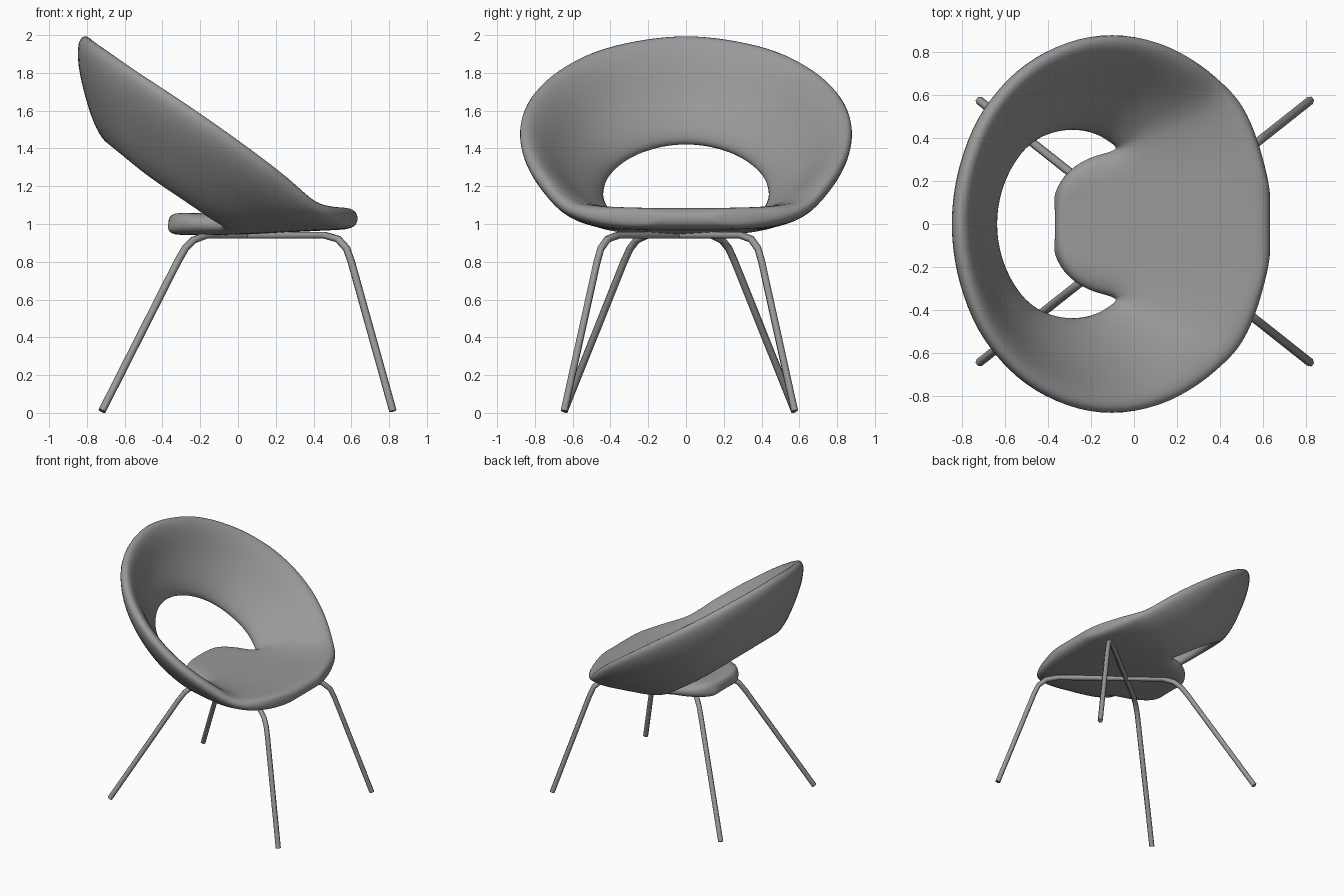
import bpy, bmesh, math
from mathutils import Vector

cube = bpy.data.objects.get("Cube")
if cube:
    bpy.data.objects.remove(cube, do_unlink=True)

grey = bpy.data.materials.new("mid_grey")
grey.use_nodes = True
grey.diffuse_color = (0.32, 0.32, 0.32, 1)
grey.node_tree.nodes["Principled BSDF"].inputs["Base Color"].default_value = (0.32, 0.32, 0.32, 1)

# Back band: matching stations on the upper rim and on the opening's edge
RIM = [(-.82, 0, 2.005), (-.80, .215, 1.985), (-.725, .45, 1.935), (-.62, .61, 1.86),
       (-.485, .745, 1.77), (-.30, .845, 1.65), (-.09, .885, 1.505), (.13, .845, 1.345),
       (.295, .755, 1.215), (.42, .66, 1.09)]
HOLE = [(-.665, 0, 1.425), (-.642, .155, 1.405), (-.58, .285, 1.355), (-.505, .375, 1.29),
        (-.42, .425, 1.225), (-.31, .445, 1.15), (-.22, .435, 1.09), (-.15, .405, 1.04),
        (-.105, .37, 1.015), (-.07, .345, 1.0)]
STEPS = 5
COLS = 8


def band_row(rim, hole, bulge):
    """Points from the opening up to the rim, bowed slightly outward."""
    row = []
    for i in range(STEPS + 1):
        t = i / STEPS
        p = Vector(hole).lerp(Vector(rim), t)
        out = Vector((p.x + .1, p.y, 0)).normalized() - Vector((0, 0, .5))
        row.append(p + out * bulge * math.sin(math.pi * t))
    return row


def add_grid(bm, rows):
    grid = [[bm.verts.new(p) for p in row] for row in rows]
    for a, b in zip(grid, grid[1:]):
        for i in range(len(a) - 1):
            bm.faces.new((a[i], a[i + 1], b[i + 1], b[i]))


bm = bmesh.new()
last = len(RIM) - 1
half = [band_row(r, h, 0 if i == last else .022) for i, (r, h) in enumerate(zip(RIM, HOLE))]
mirror = [[Vector((p.x, -p.y, p.z)) for p in row] for row in half[:0:-1]]
add_grid(bm, mirror + half)

# Seat: rear tongue, then the seam shared with the band, then the front lip
edge = [Vector(p) for p in [(-.37, .12, 1.01), (-.342, .205, 1.01), (-.28, .275, 1.005), (-.18, .325, 1)]]
edge += half[-1]
edge += [Vector(p) for p in [(.51, .56, 1.055), (.585, .38, 1.035), (.635, .16, 1.03)]]
rows = []
for e in edge:
    centre = 1.0 + max(0, e.x) * .05
    row = []
    for c in range(COLS + 1):
        u = 2 * c / COLS - 1
        row.append(Vector((e.x, e.y * u, centre + (e.z - centre) * u ** 4)))
    rows.append(row)
add_grid(bm, rows)
bmesh.ops.remove_doubles(bm, verts=bm.verts, dist=.0005)
bmesh.ops.recalc_face_normals(bm, faces=bm.faces)
for f in bm.faces:
    f.smooth = True
bm.verts.index_update()
borders = [v.index for v in bm.verts if v.is_boundary]
inside = [v.index for v in bm.verts if not v.is_boundary]
mesh = bpy.data.meshes.new("seat_shell")
bm.to_mesh(mesh)
bm.free()
mesh.materials.append(grey)
shell = bpy.data.objects.new("seat_shell", mesh)
bpy.context.collection.objects.link(shell)

# Padding is full inside and thins toward every border
fullness = shell.vertex_groups.new(name="fullness")
fullness.add(inside, 1, "REPLACE")
fullness.add(borders, .6, "REPLACE")
solid = shell.modifiers.new("padding", "SOLIDIFY")
solid.thickness = .115
solid.offset = 0
solid.vertex_group = fullness.name
soft = shell.modifiers.new("soft_edges", "SUBSURF")
soft.levels = soft.render_levels = 2

# Legs: two bent rods crossing diagonally beneath the seat
ROD = [(-.72, .01), (-.32, .80), (-.28, .87), (-.235, .915), (-.17, .94),
       (.46, .94), (.53, .92), (.575, .87), (.60, .80), (.82, .01)]
for name, side in (("leg_rod_a", 1), ("leg_rod_b", -1)):
    curve = bpy.data.curves.new(name, "CURVE")
    curve.dimensions = "3D"
    curve.bevel_depth = .02
    curve.bevel_resolution = 1
    curve.use_fill_caps = True
    path = curve.splines.new("POLY")
    path.points.add(len(ROD) - 1)
    for point, (x, z) in zip(path.points, ROD):
        point.co = (x, -.035 + side * .61 * (x - .05) / .77, z, 1)
    curve.materials.append(grey)
    bpy.context.collection.objects.link(bpy.data.objects.new(name, curve))
